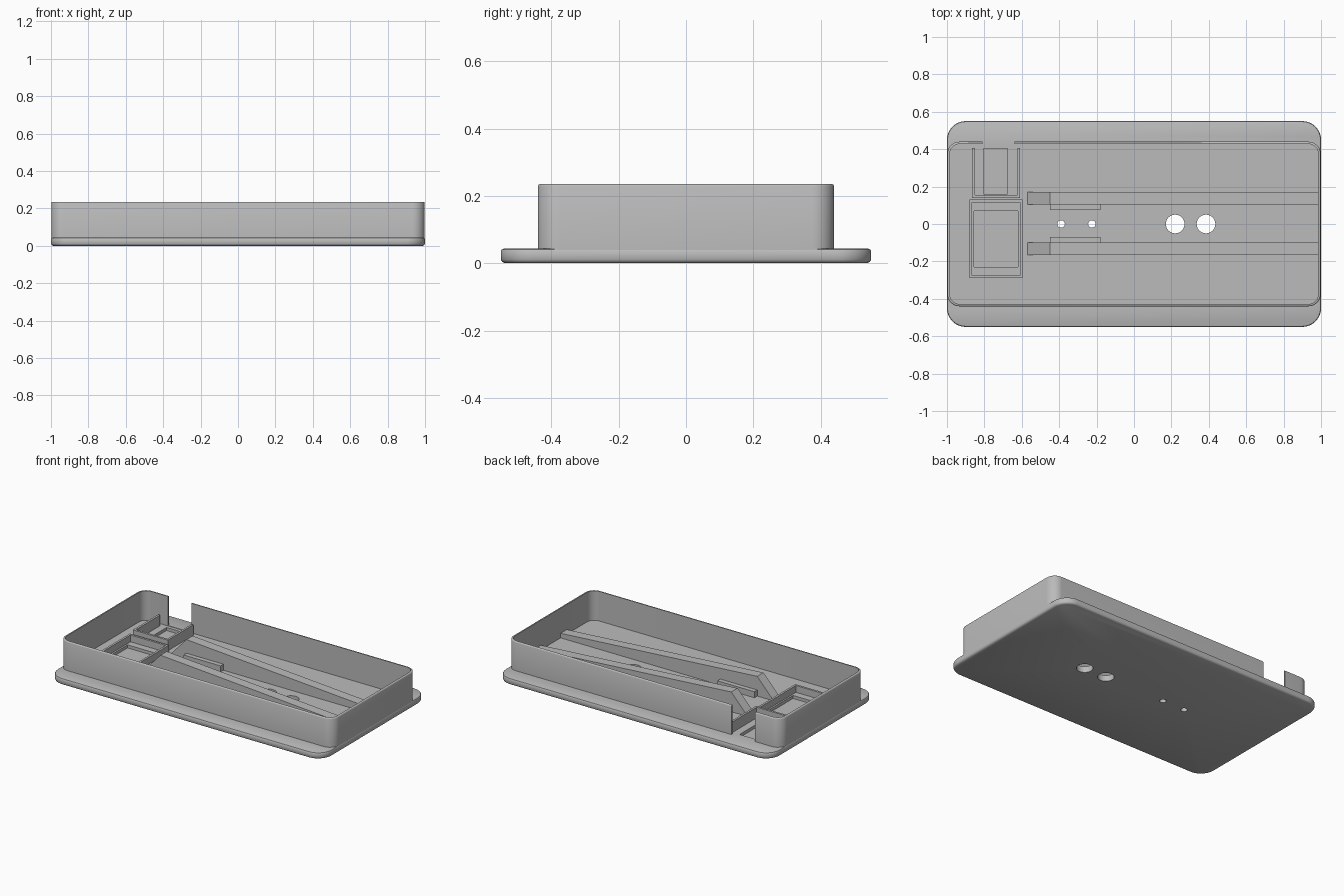
import bpy, bmesh, math

cube = bpy.data.objects.get("Cube")
if cube:
    bpy.data.objects.remove(cube, do_unlink=True)

grey = bpy.data.materials.new("plain_grey")
grey.use_nodes = True
grey.diffuse_color = (0.5, 0.5, 0.5, 1)
grey.node_tree.nodes["Principled BSDF"].inputs["Base Color"].default_value = (0.5, 0.5, 0.5, 1)

FLOOR = 0.04


def finish(name, bm):
    bmesh.ops.recalc_face_normals(bm, faces=bm.faces[:])
    mesh = bpy.data.meshes.new(name)
    bm.to_mesh(mesh)
    bm.free()
    mesh.materials.append(grey)
    obj = bpy.data.objects.new(name, mesh)
    bpy.context.collection.objects.link(obj)
    return obj


def loft(name, rings):
    """Closed solid through equal-length rings of points."""
    bm = bmesh.new()
    loops = [[bm.verts.new(p) for p in ring] for ring in rings]
    n = len(loops[0])
    for a, b in zip(loops, loops[1:]):
        for i in range(n):
            j = (i + 1) % n
            bm.faces.new((a[i], a[j], b[j], b[i]))
    bm.faces.new(loops[0])
    bm.faces.new(loops[-1])
    return finish(name, bm)


def rounded_ring(hx, hy, r, z, inset=0, steps=10):
    ring = []
    for k, (sx, sy) in enumerate([(1, 1), (-1, 1), (-1, -1), (1, -1)]):
        for i in range(steps + 1):
            a = math.pi / 2 * (k + i / steps)
            ring.append((sx * (hx - r) + (r - inset) * math.cos(a),
                         sy * (hy - r) + (r - inset) * math.sin(a), z))
    return ring


def rounded_block(name, hx, hy, r, layers):
    return loft(name, [rounded_ring(hx, hy, r, z, inset) for z, inset in layers])


def box(name, x0, x1, y0, y1, z0, z1):
    return loft(name, [[(x0, y0, z), (x1, y0, z), (x1, y1, z), (x0, y1, z)] for z in (z0, z1)])


def cylinder(name, x, r):
    return loft(name, [[(x + r * math.cos(i * math.tau / 32), r * math.sin(i * math.tau / 32), z)
                        for i in range(32)] for z in (-0.1, 0.1)])


def cut(obj, cutters):
    for c in cutters:
        c.hide_render = True
        mod = obj.modifiers.new("cut", "BOOLEAN")
        mod.operation = "DIFFERENCE"
        mod.solver = "EXACT"
        mod.object = c
        bpy.context.view_layer.objects.active = obj
        bpy.ops.object.modifier_apply(modifier=mod.name)
        bpy.data.objects.remove(c, do_unlink=True)


def smooth(obj):
    bpy.ops.object.select_all(action="DESELECT")
    obj.select_set(True)
    bpy.context.view_layer.objects.active = obj
    bpy.ops.object.shade_smooth_by_angle(angle=math.radians(35))


# Base plate with softened edges, through holes and two sunken pockets
plate = rounded_block("base_plate", 1.0, 0.55, 0.1,
                      [(0, 0.012), (0.004, 0.004), (0.011, 0),
                       (0.036, 0), (0.041, 0.003), (0.043, 0.008)])
cut(plate, [rounded_block("floor_cutter", 0.985, 0.428, 0.05, [(FLOOR, 0), (0.1, 0)])]
    + [cylinder("hole_cutter", x, r)
       for x, r in ((0.22, 0.05), (0.385, 0.05), (-0.39, 0.02), (-0.225, 0.02))]
    + [box("pocket_cutter", -0.855, -0.62, -0.23, 0.07, 0.02, 0.1),
       box("pocket_cutter", -0.805, -0.675, 0.16, 0.405, 0.02, 0.1)])
smooth(plate)

# Perimeter wall, hollowed and notched at the back
wall = rounded_block("outer_wall", 0.998, 0.44, 0.065,
                     [(0.03, 0), (0.228, 0), (0.233, 0.002), (0.235, 0.005)])
cut(wall, [rounded_block("hollow_cutter", 0.985, 0.428, 0.053, [(-0.1, 0), (0.4, 0)]),
           box("notch_cutter", -0.81, -0.64, 0.35, 0.5, FLOOR + 0.001, 0.4)])
smooth(wall)

# Long sloping ramps with low rails on their inner sides
profile = [(-0.57, FLOOR), (0.986, FLOOR), (0.986, 0.07), (-0.45, 0.17)]
for side, y0, y1, r0, r1 in (("back", 0.105, 0.17, 0.075, 0.105),
                             ("front", -0.165, -0.1, -0.1, -0.07)):
    loft(side + "_ramp", [[(x, y, z) for x, z in profile] for y in (y0, y1)])
    box(side + "_rail", -0.45, -0.18, r0, r1, FLOOR, 0.08)


# Compartment walls; the rear compartment is open towards the notch
def compartment(name, x0, x1, y0, y1, top, open_back, t=0.014):
    box(name + "_right_wall", x0, x0 + t, y0, y1, FLOOR, top)
    box(name + "_left_wall", x1 - t, x1, y0, y1, FLOOR, top)
    box(name + "_front_wall", x0 + t, x1 - t, y0, y0 + t, FLOOR, top)
    if not open_back:
        box(name + "_back_wall", x0 + t, x1 - t, y1 - t, y1, FLOOR, top)


compartment("front_compartment", -0.88, -0.595, -0.29, 0.13, 0.085, False)
compartment("rear_compartment", -0.865, -0.61, 0.14, 0.405, 0.11, True)
